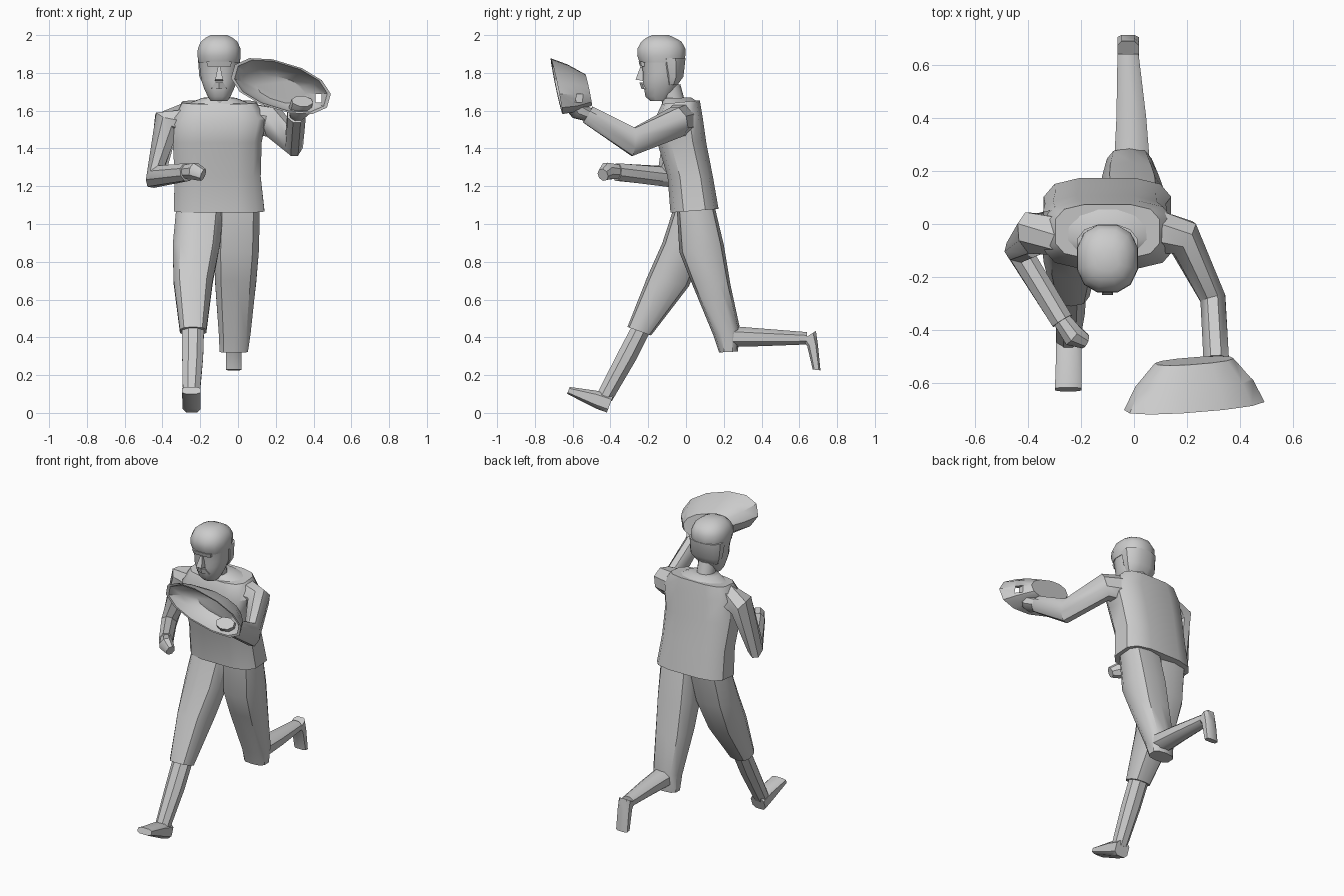
import bpy, bmesh, math
from mathutils import Vector as V


def finish(name, bm, angle=40):
    bmesh.ops.recalc_face_normals(bm, faces=bm.faces)
    me = bpy.data.meshes.new(name)
    bm.to_mesh(me)
    bm.free()
    ob = bpy.data.objects.new(name, me)
    bpy.context.collection.objects.link(ob)
    bpy.ops.object.select_all(action='DESELECT')
    ob.select_set(True)
    bpy.context.view_layer.objects.active = ob
    bpy.ops.object.shade_smooth_by_angle(angle=math.radians(angle))
    return ob


def loft(name, rings, n=10, power=1.0, angle=40):
    """Skin rings given as (centre, half axis u, half axis v)."""
    bm = bmesh.new()
    loops = []
    for c, u, v in rings:
        loop = []
        for i in range(n):
            a = 2 * math.pi * (i + 0.5) / n
            s, t = math.cos(a), math.sin(a)
            s = math.copysign(abs(s) ** power, s)
            t = math.copysign(abs(t) ** power, t)
            loop.append(bm.verts.new(c + u * s + v * t))
        loops.append(loop)
    for p, q in zip(loops, loops[1:]):
        for i in range(n):
            j = (i + 1) % n
            bm.faces.new((p[i], p[j], q[j], q[i]))
    bm.faces.new(loops[0])
    bm.faces.new(loops[-1])
    return finish(name, bm, angle)


def body(name, rows, **kw):
    """Rows are x range plus the front and back points of the side profile."""
    rings = []
    for x0, x1, yf, zf, yb, zb in rows:
        rings.append((V(((x0 + x1) / 2, (yf + yb) / 2, (zf + zb) / 2)),
                      V(((x1 - x0) / 2, 0, 0)),
                      V((0, (yb - yf) / 2, (zb - zf) / 2))))
    return loft(name, rings, **kw)


def limb(name, path, ref, **kw):
    """Path points are (x, y, z, radius along ref, radius across)."""
    pts = [V(p[:3]) for p in path]
    rings = []
    for i, p in enumerate(path):
        t = V((0, 0, 0))
        if i > 0:
            t += (pts[i] - pts[i - 1]).normalized()
        if i < len(pts) - 1:
            t += (pts[i + 1] - pts[i]).normalized()
        t.normalize()
        r = V(ref)
        u = (r - t * r.dot(t)).normalized()
        rings.append((pts[i], u * p[3], t.cross(u) * p[4]))
    return loft(name, rings, **kw)


# Shirt and collar
body("shirt", [(-.345, .145, -.085, 1.06, .175, 1.08),
               (-.34, .125, -.10, 1.25, .145, 1.25),
               (-.35, .13, -.155, 1.43, .11, 1.43),
               (-.345, .155, -.17, 1.55, .09, 1.57),
               (-.30, .10, -.13, 1.635, .075, 1.655)], n=12, power=.6)
body("collar", [(-.27, .07, -.13, 1.63, .07, 1.645),
                (-.19, -.01, -.125, 1.665, .03, 1.67)], n=12)

# Neck, head and hair
body("neck", [(-.155, -.04, -.12, 1.62, 0, 1.63),
              (-.155, -.04, -.15, 1.72, -.03, 1.74)])
face = [(1.65, -.19, -.10, .045), (1.675, -.217, -.07, .062),
        (1.72, -.225, -.045, .083), (1.76, -.232, -.03, .097),
        (1.80, -.23, -.02, .103), (1.87, -.245, -.01, .11)]
hair = [(1.855, -.248, -.006, .112), (1.89, -.262, 0, .118),
        (1.93, -.26, 0, .116), (1.965, -.24, -.02, .10),
        (1.985, -.215, -.055, .075), (2.0, -.18, -.09, .045)]
nape = [(1.735, -.11, -.045, .085), (1.78, -.13, -.012, .108),
        (1.88, -.16, 0, .116)]
for nm, prof in (("face", face), ("hair", hair), ("nape_hair", nape)):
    body(nm, [(-.1 - w, -.1 + w, f, z, b, z) for z, f, b, w in prof],
         n=12, power=.85)
body("nose", [(-.108, -.092, -.245, 1.83, -.21, 1.83),
              (-.125, -.075, -.272, 1.765, -.21, 1.755)], n=4, power=.5)
body("moustache", [(-.125, -.075, -.247, 1.75, -.20, 1.75),
                   (-.15, -.05, -.235, 1.715, -.18, 1.715)], n=6)
body("brow", [(-.165, -.035, -.245, 1.835, -.20, 1.835),
              (-.17, -.03, -.252, 1.86, -.20, 1.86)], n=8, power=.6)

# Arms
limb("tucked_arm", [(-.28, -.03, 1.55, .09, .09), (-.38, -.035, 1.53, .085, .085),
                    (-.435, -.10, 1.25, .05, .078),
                    (-.27, -.365, 1.275, .045, .05)], (.8, .6, 0), n=8)
limb("tucked_hand", [(-.28, -.35, 1.275, .035, .04), (-.23, -.42, 1.28, .045, .048),
                     (-.185, -.44, 1.26, .03, .035)], (.8, .6, 0), n=8)
limb("raised_arm", [(.08, -.03, 1.55, .09, .09), (.185, -.05, 1.54, .085, .075),
                    (.297, -.28, 1.435, .08, .052),
                    (.31, -.52, 1.58, .053, .052)], (0, 0, 1), n=8)
limb("raised_hand", [(.31, -.50, 1.57, .035, .04), (.325, -.57, 1.60, .05, .06),
                     (.34, -.62, 1.65, .04, .06)], (0, 0, 1), n=8)

# Glove: open scoop with a small web hole
U, W = V((.262, .022, -.08)), V((.035, -.022, .122))
glove = loft("glove", [(V((.215, y, z)) + V((.012, 0, 0)), U * k, W * k)
                       for y, z, k in ((-.515, 1.71, .56), (-.60, 1.72, .84),
                                       (-.685, 1.73, 1), (-.683, 1.73, .93),
                                       (-.61, 1.72, .78), (-.56, 1.712, .5))],
             n=12, power=.9)
bpy.ops.mesh.primitive_cube_add(size=1, location=(.425, -.62, 1.665))
cutter = bpy.context.object
cutter.name = "web_hole_cutter"
cutter.scale = (.032, .3, .045)
cutter.hide_render = True
cutter.hide_set(True)
mod = glove.modifiers.new("web_hole", 'BOOLEAN')
mod.object = cutter
mod.solver = 'EXACT'

# Leading leg
body("front_trouser_leg", [(-.33, -.07, -.06, 1.1, .14, 1.1),
                           (-.35, -.09, -.125, .90, .10, .88),
                           (-.345, -.13, -.205, .72, .015, .67),
                           (-.31, -.165, -.31, .455, -.185, .41)], power=.75)
body("front_shin", [(-.30, -.175, -.28, .48, -.185, .43),
                    (-.30, -.18, -.37, .31, -.26, .28),
                    (-.295, -.20, -.47, .11, -.39, .06)], n=8)
body("front_foot", [(-.295, -.195, -.385, .09, -.42, 0),
                    (-.295, -.195, -.475, .12, -.475, .02),
                    (-.30, -.195, -.615, .138, -.63, .10)], n=8, power=.6)

# Trailing leg
body("back_trouser_leg", [(-.12, .12, -.05, 1.1, .15, 1.1),
                          (-.13, .115, -.035, .85, .20, .89),
                          (-.125, .10, .025, .70, .235, .68),
                          (-.105, .07, .145, .41, .285, .45),
                          (-.10, .055, .175, .32, .275, .325)], power=.7)
body("back_shin", [(-.08, .065, .22, .345, .22, .465),
                   (-.07, .05, .40, .35, .40, .45),
                   (-.065, .02, .64, .36, .64, .43)], n=8, power=.85)
body("back_foot", [(-.065, .02, .61, .385, .69, .435),
                   (-.065, .02, .64, .355, .70, .36),
                   (-.065, .02, .67, .23, .713, .225)], n=8, power=.6)
